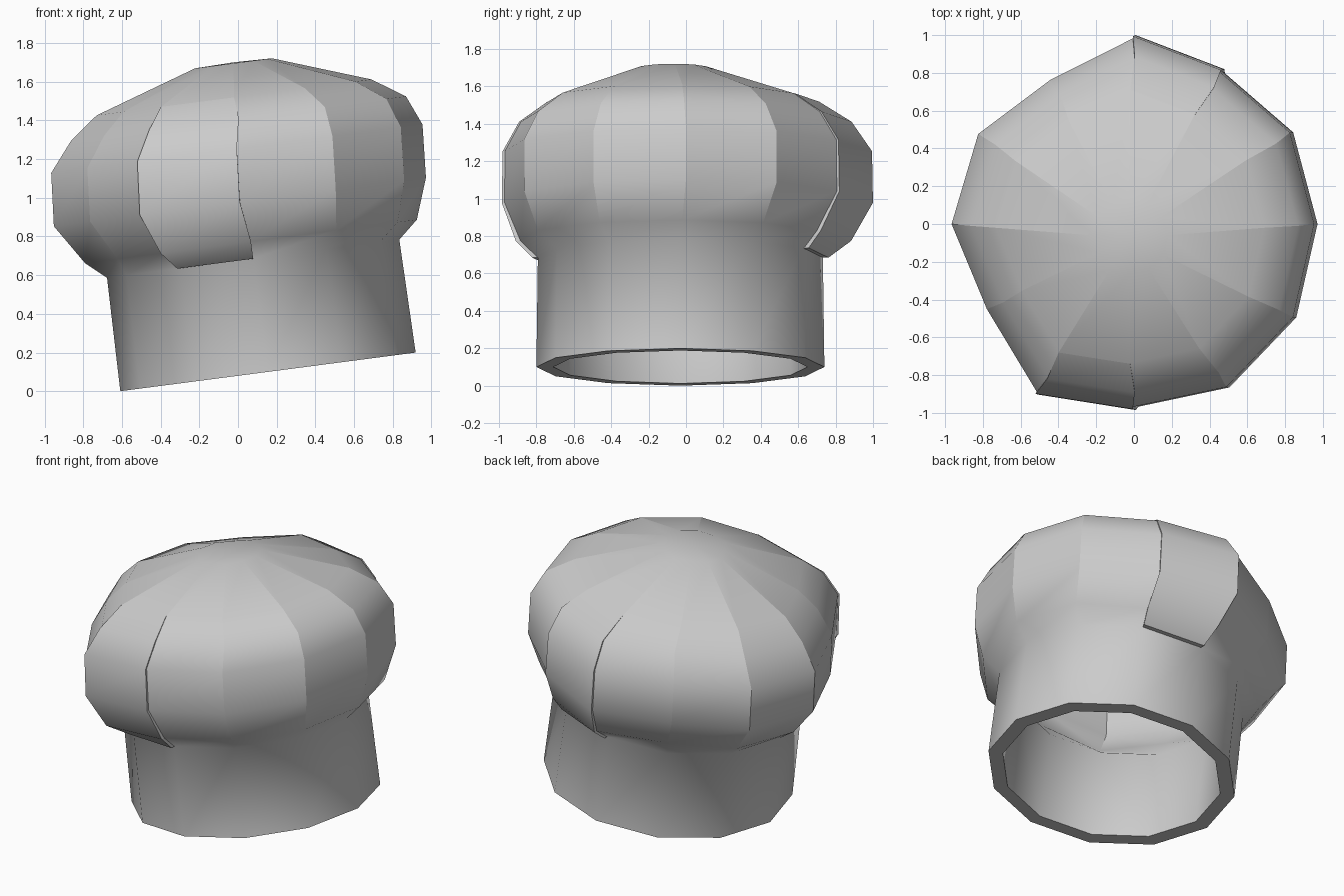
import bpy, bmesh
from math import sin, cos, radians
from mathutils import Matrix, Vector

if "Cube" in bpy.data.objects:
    bpy.data.objects.remove(bpy.data.objects["Cube"])

SIDES = 12
TILT = Matrix.Translation((0.155, -0.03, 0.1)) @ Matrix.Rotation(radians(-7.45), 4, 'Y')
# uneven bulge of each puff column, starting at +x, counter-clockwise
BULGE = [1.0, 1.0, 0.96, 1.015, 0.91, 0.985, 1.0, 0.93, 1.06, 1.0, 1.03, 1.02]
# (radius, height, x shift, y shift) profiles along the tilted hat axis
OUTER = [(0.77, 0, 0, 0), (0.762, 0.59, 0, 0), (0.865, 0.68, 0, 0.01), (0.97, 0.89, -0.03, 0.03),
         (0.968, 1.165, -0.01, 0.03), (0.872, 1.32, 0.02, 0.02), (0.716, 1.43, 0.01, 0.01),
         (0.2, 1.605, 0.03, -0.03)]
INNER = [(0.68, 0, 0, 0), (0.675, 0.61, 0, 0), (0.79, 0.73, 0, 0.01), (0.88, 0.91, -0.03, 0.03),
         (0.88, 1.14, -0.01, 0.03), (0.80, 1.26, 0.02, 0.02), (0.66, 1.35, 0.01, 0.01),
         (0.18, 1.515, 0.03, -0.03)]

bm = bmesh.new()


def ring(r, z, dx, dy):
    puff = z > 0.65
    verts = []
    for i in range(SIDES):
        a = radians(360 / SIDES * i)
        f = BULGE[i] if puff else 1
        verts.append(bm.verts.new((r * f * cos(a) + dx, r * f * sin(a) + dy, z)))
    return verts


def loft(a, b, sharp_columns=False):
    for i in range(SIDES):
        j = (i + 1) % SIDES
        bm.faces.new((a[i], a[j], b[j], b[i])).smooth = True
    if sharp_columns:
        for v, w in zip(a, b):
            bm.edges.get((v, w)).smooth = False


def shell(profile):
    rings = [ring(*level) for level in profile]
    for k in range(len(rings) - 1):
        loft(rings[k], rings[k + 1], k > 1)
    # crown cap
    top = bm.verts.new((profile[-1][2], profile[-1][3], profile[-1][1] + 0.005))
    for i in range(SIDES):
        bm.faces.new((rings[-1][i], rings[-1][(i + 1) % SIDES], top)).smooth = True
    return rings


# outer skin, inner lining and the flat rim joining them
outer = shell(OUTER)
inner = shell(INNER)
loft(inner[0], outer[0])
for rim in (outer[0], inner[0]):
    for i in range(SIDES):
        bm.edges.get((rim[i], rim[(i + 1) % SIDES])).smooth = False
bmesh.ops.recalc_face_normals(bm, faces=bm.faces)


def pleat(i, j):
    """Raised panel lapping over the neck between two columns."""
    lift = [0.03, 0.025, 0.015, 0.012, 0.01, 0.004]
    strip = []
    for k, d in enumerate(lift, start=1):
        strip.append([bm.verts.new(outer[k][c].co + Vector((outer[k][c].co.x, outer[k][c].co.y, 0)).normalized() * d)
                      for c in (i, j)])
    for k in range(len(strip) - 1):
        lo, hi = strip[k], strip[k + 1]
        base, above = outer[k + 1], outer[k + 2]
        bm.faces.new((lo[0], lo[1], hi[1], hi[0])).smooth = True
        sides = ((base[i], lo[0], hi[0], above[i]), (lo[1], base[j], above[j], hi[1]))
        for side in sides:
            bm.faces.new(side)
        for c in (0, 1):
            bm.edges.get((lo[c], hi[c])).smooth = False
    bm.faces.new((outer[1][i], outer[1][j], strip[0][1], strip[0][0]))
    bm.edges.get(strip[0]).smooth = False


# lapped panels at the front and the back
pleat(8, 9)
pleat(2, 3)

bm.transform(TILT)
mesh = bpy.data.meshes.new("puffed_hat")
bm.to_mesh(mesh)
bm.free()
hat = bpy.data.objects.new("puffed_hat", mesh)
bpy.context.collection.objects.link(hat)
